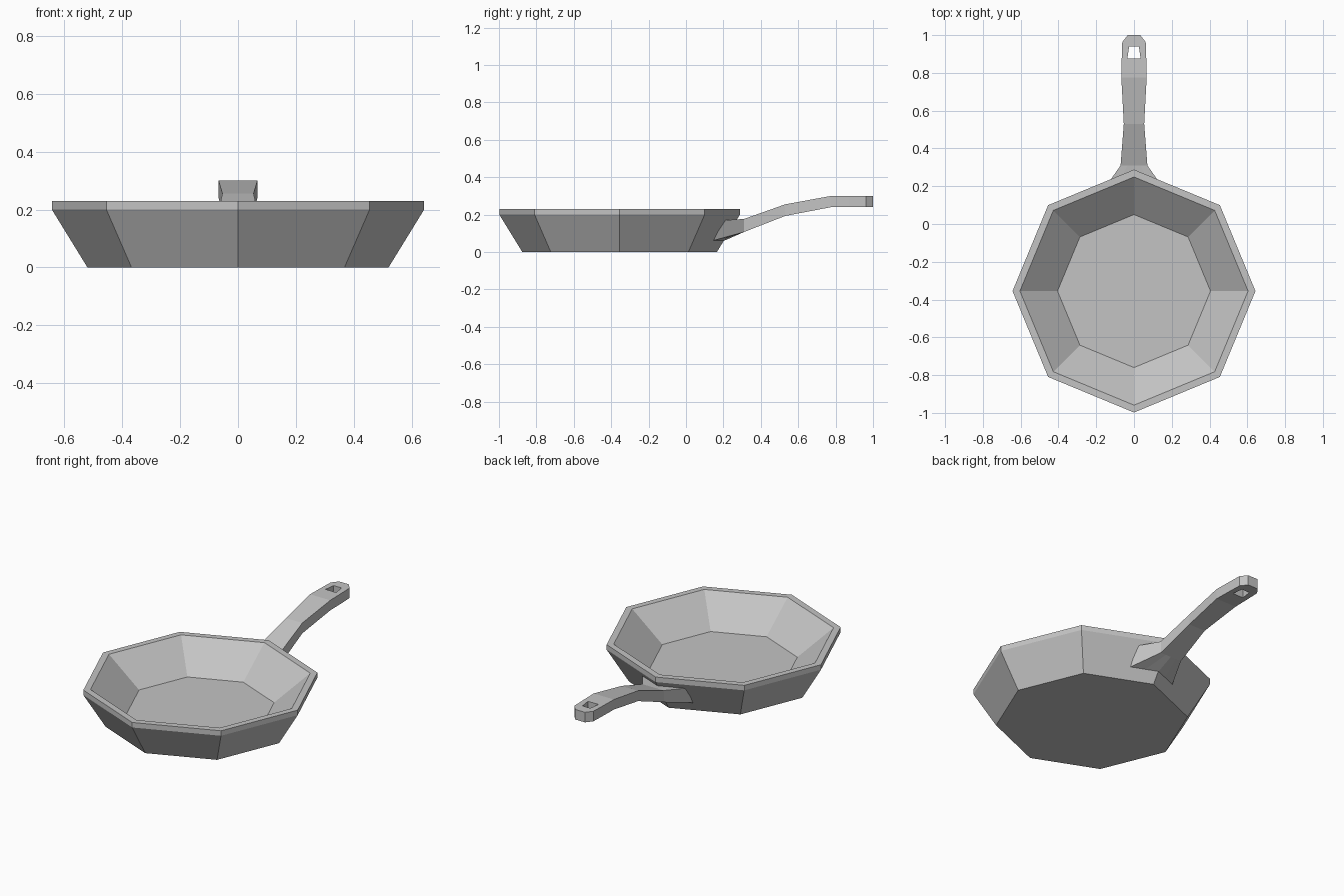
import bpy, bmesh, math

if "Cube" in bpy.data.objects:
    bpy.data.objects.remove(bpy.data.objects["Cube"], do_unlink=True)

grey = bpy.data.materials.new("plain grey metal")
grey.use_nodes = True
grey.diffuse_color = (0.55, 0.55, 0.55, 1)
grey.node_tree.nodes["Principled BSDF"].inputs["Base Color"].default_value = grey.diffuse_color


def finish(name, bm):
    bmesh.ops.recalc_face_normals(bm, faces=bm.faces)
    mesh = bpy.data.meshes.new(name)
    bm.to_mesh(mesh)
    bm.free()
    mesh.materials.append(grey)
    obj = bpy.data.objects.new(name, mesh)
    bpy.context.collection.objects.link(obj)
    return obj


# Octagonal pan: outer wall, rim and sunken floor from one turned profile
SIDES, CENTRE_Y = 8, -0.355
profile = [(0.52, 0), (0.643, 0.2), (0.643, 0.23), (0.604, 0.23), (0.405, 0.07)]
bm = bmesh.new()
rings = []
for r, z in profile:
    angles = [math.tau * i / SIDES for i in range(SIDES)]
    rings.append([bm.verts.new((r * math.cos(a), CENTRE_Y + r * math.sin(a), z)) for a in angles])
for low, high in zip(rings, rings[1:]):
    for i in range(SIDES):
        j = (i + 1) % SIDES
        bm.faces.new((low[i], low[j], high[j], high[i]))
bm.faces.new(rings[0])
bm.faces.new(rings[-1])
finish("pan", bm)

# Handle stations: y top, y bottom, z top, z bottom, half width, inner half width, notch depth
stations = [
    (0.20, 0.147, 0.17, 0.062, 0.148, 0.07, 0.06),
    (0.31, 0.31, 0.177, 0.107, 0.071, 0.035, 0),
    (0.53, 0.53, 0.255, 0.193, 0.054, 0.03, 0),
    (0.775, 0.775, 0.30, 0.24, 0.067, 0.035, 0),
    (0.875, 0.875, 0.30, 0.24, 0.065, 0.035, 0),
    (0.94, 0.94, 0.30, 0.24, 0.063, 0.026, 0),
    (0.963, 0.963, 0.30, 0.24, 0.062, 0.024, 0),
    (1.0, 1.0, 0.30, 0.24, 0.033, 0.016, 0),
]
HOLE = 4   # the segment that carries the hanging hole
bm = bmesh.new()
tops, bottoms = [], []
for yt, yb, zt, zb, w, h, notch in stations:
    columns = (-w, -h, 0, h, w)
    # The inner end is notched to wrap around the pan's corner
    inset = [notch * (1 - abs(x) / w) for x in columns]
    tops.append([bm.verts.new((x, yt + d, zt)) for x, d in zip(columns, inset)])
    bottoms.append([bm.verts.new((x, yb + d, zb)) for x, d in zip(columns, inset)])


def wall(a, b, i, j):
    """Vertical face between two columns of one or two stations."""
    bm.faces.new((tops[a][i], tops[b][j], bottoms[b][j], bottoms[a][i]))


last = len(stations) - 1
for s in range(last):
    for c in range(4):
        if s == HOLE and c in (1, 2):
            continue
        for layer in (tops, bottoms):
            bm.faces.new((layer[s][c], layer[s][c + 1], layer[s + 1][c + 1], layer[s + 1][c]))
    for c in (0, 4):
        wall(s, s + 1, c, c)
for c in range(4):
    wall(0, 0, c, c + 1)
    wall(last, last, c, c + 1)
for c in (1, 3):
    wall(HOLE, HOLE + 1, c, c)
for c in (1, 2):
    wall(HOLE, HOLE, c, c + 1)
    wall(HOLE + 1, HOLE + 1, c, c + 1)
finish("handle", bm)
